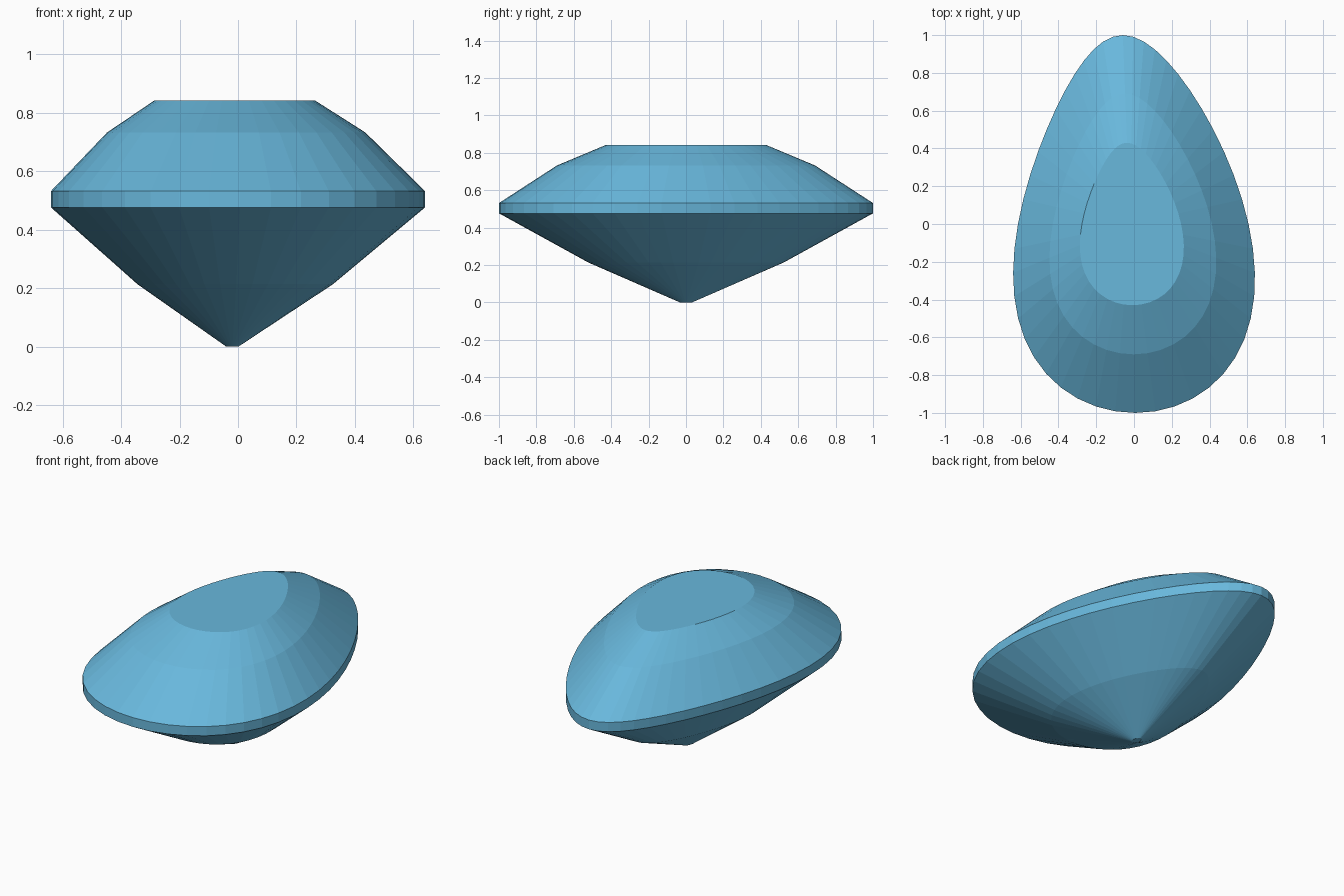
import bpy, bmesh, math

if "Cube" in bpy.data.objects:
    bpy.data.objects.remove(bpy.data.objects["Cube"])

N = 48            # sides around the stone
CENTRE_X = -0.02  # the point every ring shrinks towards


def pear_outline():
    """Slightly lopsided pear outline, narrow end at +y, fitted to its size."""
    pts = []
    for i in range(N):
        t = 2 * math.pi * i / N
        y = math.cos(t)
        mid = -0.012 - 0.02 * y - 0.022 * y ** 2 - 0.013 * y ** 3
        pts.append((mid + 0.608 * math.sin(t) * (1 - 0.33 * y), y))
    lo, hi = min(p[0] for p in pts), max(p[0] for p in pts)
    return [((x - lo) / (hi - lo) * 1.28 - 0.64, y) for x, y in pts]


# Height and scale of each ring: culet, pavilion break, girdle, crown break, table
RINGS = [(0.0, 0.033), (0.213, 0.522), (0.476, 1.0),
         (0.531, 1.0), (0.732, 0.69), (0.841, 0.43)]

blue = bpy.data.materials.new("gem blue")
blue.diffuse_color = (0.14, 0.48, 0.72, 1)
blue.use_nodes = True
blue.node_tree.nodes["Principled BSDF"].inputs["Base Color"].default_value = blue.diffuse_color

# Gem: stacked pear rings joined by flat facets
bm = bmesh.new()
outline = pear_outline()
rings = [[bm.verts.new((CENTRE_X + (x - CENTRE_X) * s, y * s, z)) for x, y in outline]
         for z, s in RINGS]
for low, high in zip(rings, rings[1:]):
    for i in range(N):
        j = (i + 1) % N
        bm.faces.new((low[i], low[j], high[j], high[i]))

# Flat culet and table
bm.faces.new(rings[0])
bm.faces.new(rings[-1])
bmesh.ops.recalc_face_normals(bm, faces=bm.faces)

mesh = bpy.data.meshes.new("pear_gem")
bm.to_mesh(mesh)
bm.free()
mesh.materials.append(blue)
gem = bpy.data.objects.new("pear_gem", mesh)
bpy.context.collection.objects.link(gem)
